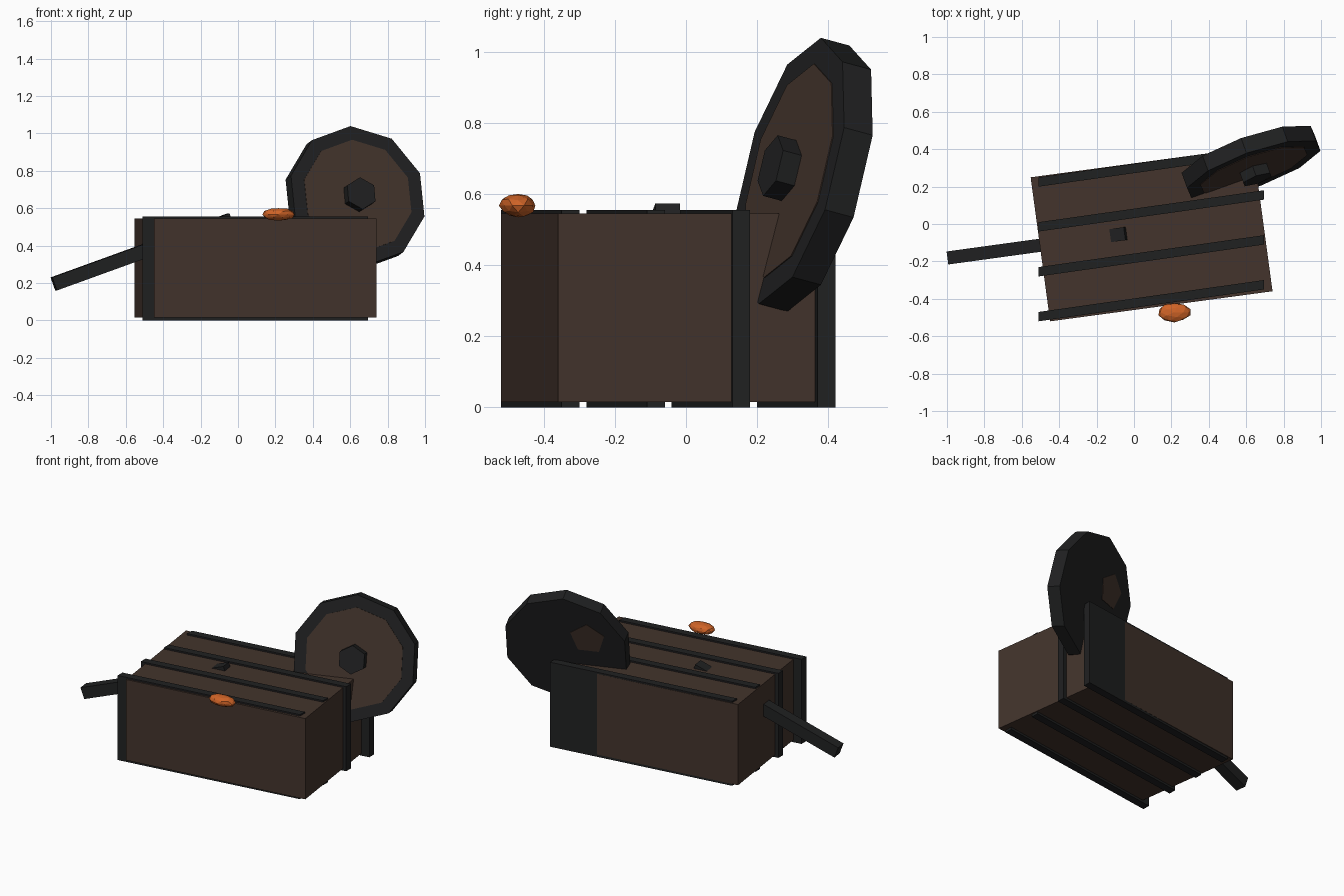
import bpy, bmesh, math, random
from mathutils import Matrix, Vector

random.seed(4)
cube = bpy.data.objects.get("Cube")
if cube:
    bpy.data.objects.remove(cube, do_unlink=True)


def material(name, rgb):
    mat = bpy.data.materials.new(name)
    mat.use_nodes = True
    mat.diffuse_color = (*rgb, 1)
    mat.node_tree.nodes["Principled BSDF"].inputs["Base Color"].default_value = (*rgb, 1)
    return mat


wood = material("dark brown wood", (0.056, 0.034, 0.025))
iron = material("black iron", (0.0145, 0.015, 0.0155))
ember = material("orange ember", (0.62, 0.125, 0.02))


def add(name, bm, mat, matrix=Matrix()):
    bmesh.ops.recalc_face_normals(bm, faces=bm.faces)
    mesh = bpy.data.meshes.new(name)
    bm.to_mesh(mesh)
    bm.free()
    mesh.materials.append(mat)
    obj = bpy.data.objects.new(name, mesh)
    obj.matrix_world = matrix
    bpy.context.collection.objects.link(obj)
    return obj


def box(name, size, mat, matrix):
    bm = bmesh.new()
    bmesh.ops.create_cube(bm, size=1)
    bmesh.ops.scale(bm, vec=size, verts=bm.verts)
    return add(name, bm, mat, matrix)


def disc(name, sides, radius, back, front, mat, matrix, turn=0.0):
    # Polygonal disc along local z, first corner pointing to local y
    bm = bmesh.new()
    bmesh.ops.create_cone(bm, cap_ends=True, segments=sides, radius1=radius,
                          radius2=radius, depth=front - back)
    first = max(bm.verts, key=lambda v: v.co.y + v.co.x * 1e-4).co
    spin = math.pi / 2 - math.atan2(first.y, first.x) + turn
    place = Matrix.Translation((0, 0, (front + back) / 2)) @ Matrix.Rotation(spin, 4, 'Z')
    bmesh.ops.transform(bm, matrix=place, verts=bm.verts)
    return add(name, bm, mat, matrix)


def axes(x, y, z, origin):
    m = Matrix((x, y, z)).transposed().to_4x4()
    m.translation = Vector(origin)
    return m


# Crate body, turned slightly
box("crate_body", (1.2, 0.777, 0.53), wood,
    Matrix.Translation((0.094, -0.055, 0.28)) @ Matrix.Rotation(math.radians(7.7), 4, 'Z'))

# Four bands, slanted so that their ends stay square to x
slant = Matrix.Identity(4)
slant[1][0] = 0.1415
for i in range(4):
    bm = bmesh.new()
    bmesh.ops.create_cube(bm, size=1)
    bmesh.ops.scale(bm, vec=(1.205, 0.05, 0.555), verts=bm.verts)
    bmesh.ops.transform(bm, matrix=slant, verts=bm.verts)
    add(f"crate_band_{i + 1}", bm, iron,
        Matrix.Translation((0.0925, -0.41 + 0.24 * i, 0.2775)))

# Handle running up through the crate, its tip just above the lid
low, high = Vector((-0.985, -0.18, 0.195)), Vector((-0.038, -0.05, 0.538))
along = (high - low).normalized()
side = Vector((0, 0, 1)).cross(along).normalized()
box("handle", ((high - low).length, 0.07, 0.074), iron,
    axes(along, side, along.cross(side), (low + high) / 2))

# Leaning wheel against the back corner
normal = Vector((0.36, -1, 0.27)).normalized()
across = Vector((0, 0, 1)).cross(normal).normalized()
wheel = axes(across, normal.cross(across), normal, (0.64, 0.292, 0.665))
disc("wheel_rim", 10, 0.386, -0.088, 0, iron, wheel, math.radians(1))
disc("wheel_panel", 10, 0.31, -0.004, 0.003, wood, wheel, math.radians(1))
disc("wheel_hub", 6, 0.088, 0, 0.06, iron, wheel)
disc("wheel_back_patch", 5, 0.11, -0.091, -0.085, wood,
     wheel @ Matrix.Translation((-0.14, 0.1, 0)))

# Glowing faceted lump beside the lid
bm = bmesh.new()
bmesh.ops.create_icosphere(bm, subdivisions=2, radius=1)
for v in bm.verts:
    v.co *= random.uniform(0.9, 1.04)
bmesh.ops.scale(bm, vec=(0.09, 0.053, 0.035), verts=bm.verts)
add("ember_lump", bm, ember, Matrix.Translation((0.215, -0.472, 0.567)))
